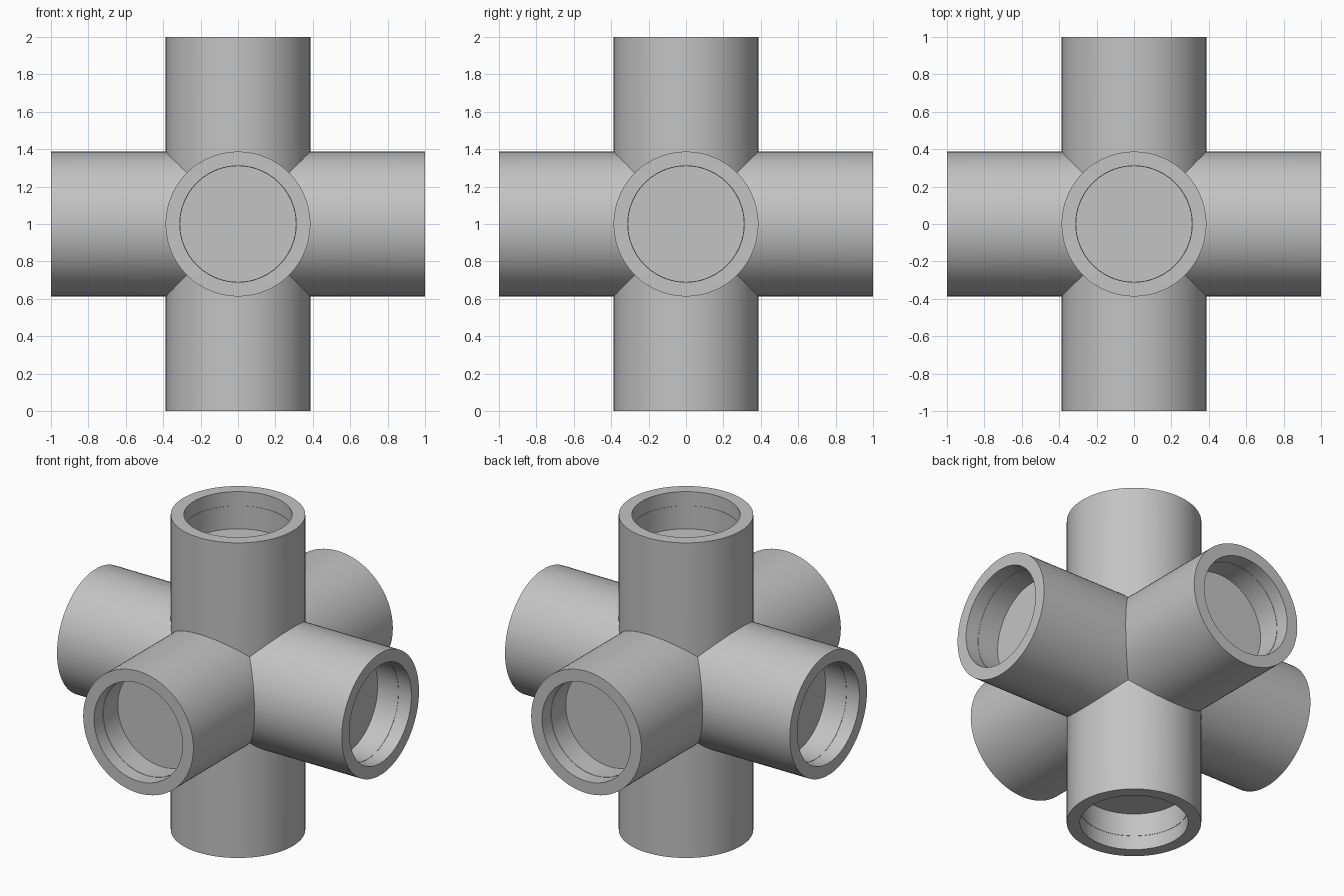
import bpy
import bmesh
import math
from mathutils import Vector, Matrix

cube = bpy.data.objects.get("Cube")
if cube:
    bpy.data.objects.remove(cube, do_unlink=True)

SEGMENTS = 96
OUTER, MOUTH, BORE = 0.387, 0.311, 0.309
SEAM_DEPTH, SOCKET_DEPTH = 0.09, 0.235
CENTRE = Vector((0, 0, 1))

grey = bpy.data.materials.new("pipe grey")
grey.use_nodes = True
colour = (0.55, 0.55, 0.55, 1)
grey.diffuse_color = colour
grey.node_tree.nodes["Principled BSDF"].inputs["Base Color"].default_value = colour


def add_arm(bm, turn):
    """One pipe arm: mitred root, outer wall, rim, stepped blind socket."""
    def ring(radius, height=None):
        verts = []
        for i in range(SEGMENTS):
            a = math.tau * i / SEGMENTS
            x, y = radius * math.cos(a), radius * math.sin(a)
            z = max(abs(x), abs(y)) if height is None else height
            verts.append(bm.verts.new(turn @ Vector((x, y, z)) + CENTRE))
        return verts

    seam, floor = 1 - SEAM_DEPTH, 1 - SOCKET_DEPTH
    rings = [ring(OUTER), ring(OUTER, 1), ring(MOUTH, 1),
             ring(MOUTH, seam), ring(BORE, seam), ring(BORE, floor)]
    for low, high in zip(rings, rings[1:]):
        for i in range(SEGMENTS):
            j = (i + 1) % SEGMENTS
            bm.faces.new((low[i], low[j], high[j], high[i]))
    bm.faces.new(rings[-1])


# Six equal arms meet along their mitred roots
bm = bmesh.new()
quarter = math.pi / 2
turns = [Matrix.Rotation(k * quarter, 3, "X") for k in range(4)]
turns += [Matrix.Rotation(s * quarter, 3, "Y") for s in (-1, 1)]
for turn in turns:
    add_arm(bm, turn)
bmesh.ops.remove_doubles(bm, verts=bm.verts, dist=0.0005)
bmesh.ops.recalc_face_normals(bm, faces=bm.faces)

mesh = bpy.data.meshes.new("six_way_pipe_fitting")
bm.to_mesh(mesh)
bm.free()
mesh.materials.append(grey)
fitting = bpy.data.objects.new("six_way_pipe_fitting", mesh)
bpy.context.collection.objects.link(fitting)

bpy.ops.object.select_all(action="DESELECT")
fitting.select_set(True)
bpy.context.view_layer.objects.active = fitting
bpy.ops.object.shade_smooth_by_angle(angle=math.radians(30))
